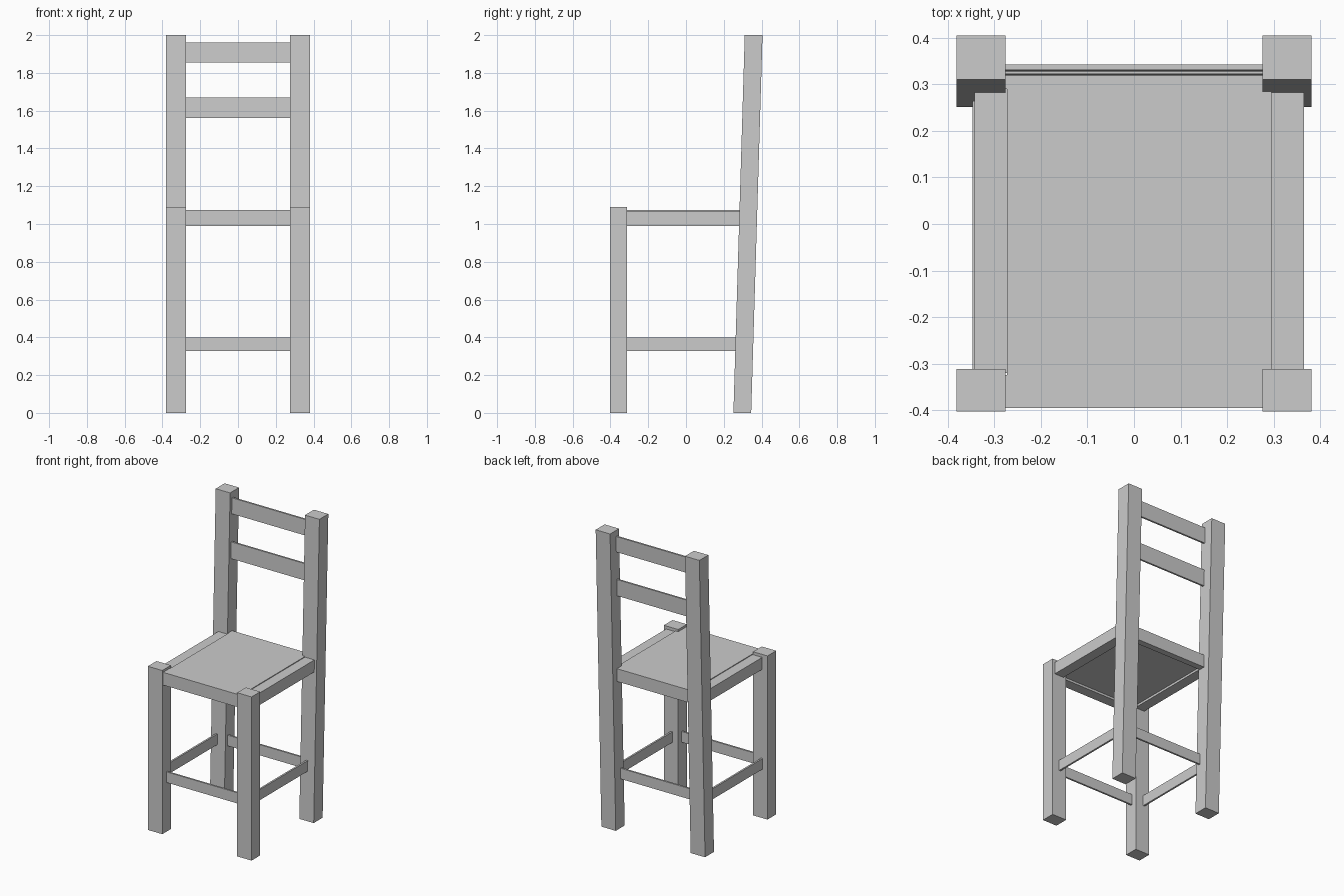
import bpy

# Remove the default object
if "Cube" in bpy.data.objects:
    bpy.data.objects.remove(bpy.data.objects["Cube"], do_unlink=True)

# Single plain grey
grey = bpy.data.materials.new("plain grey")
grey.use_nodes = True
colour = (0.6, 0.6, 0.6, 1)
grey.diffuse_color = colour
grey.node_tree.nodes["Principled BSDF"].inputs["Base Color"].default_value = colour

LEAN = 0.03  # backward lean of the rear posts per unit of height


def block(name, x, y, z, lean=0):
    """Box from x, y, z ranges; lean shifts y with height."""
    bpy.ops.mesh.primitive_cube_add(size=1)
    ob = bpy.context.object
    ob.name = ob.data.name = name
    for v in ob.data.vertices:
        c = [r[0] if k < 0 else r[1] for k, r in zip(v.co, (x, y, z))]
        c[1] += lean * c[2]
        v.co = c
    ob.data.materials.append(grey)
    return ob


# Legs and rear posts
for side, s in (("right", -1), ("left", 1)):
    x = sorted((s * 0.276, s * 0.382))
    block("front_leg_" + side, x, (-0.403, -0.312), (0, 1.09))
    block("rear_post_" + side, x, (0.251, 0.345), (0, 2), LEAN)

# Back slats follow the lean of the posts
for name, z in (("lower", (1.56, 1.67)), ("upper", (1.855, 1.96))):
    block("back_slat_" + name, (-0.28, 0.28), (0.272, 0.284), z, LEAN)

# Seat panel framed by front, back and side rails
block("seat_panel", (-0.273, 0.296), (-0.38, 0.32), (1.005, 1.075))
block("seat_rail_front", (-0.28, 0.28), (-0.395, -0.325), (0.99, 1.075))
block("seat_rail_back", (-0.28, 0.28), (0.29, 0.332), (0.99, 1.075))
block("seat_rail_right", (-0.343, -0.273), (-0.32, 0.3), (0.99, 1.07))
block("seat_rail_left", (0.296, 0.365), (-0.32, 0.3), (0.99, 1.07))

# Low stretchers between the legs
block("stretcher_front", (-0.28, 0.28), (-0.358, -0.346), (0.327, 0.398))
block("stretcher_back", (-0.28, 0.28), (0.283, 0.295), (0.327, 0.398))
block("stretcher_right", (-0.347, -0.335), (-0.32, 0.27), (0.327, 0.398))
block("stretcher_left", (0.318, 0.33), (-0.32, 0.27), (0.327, 0.398))
